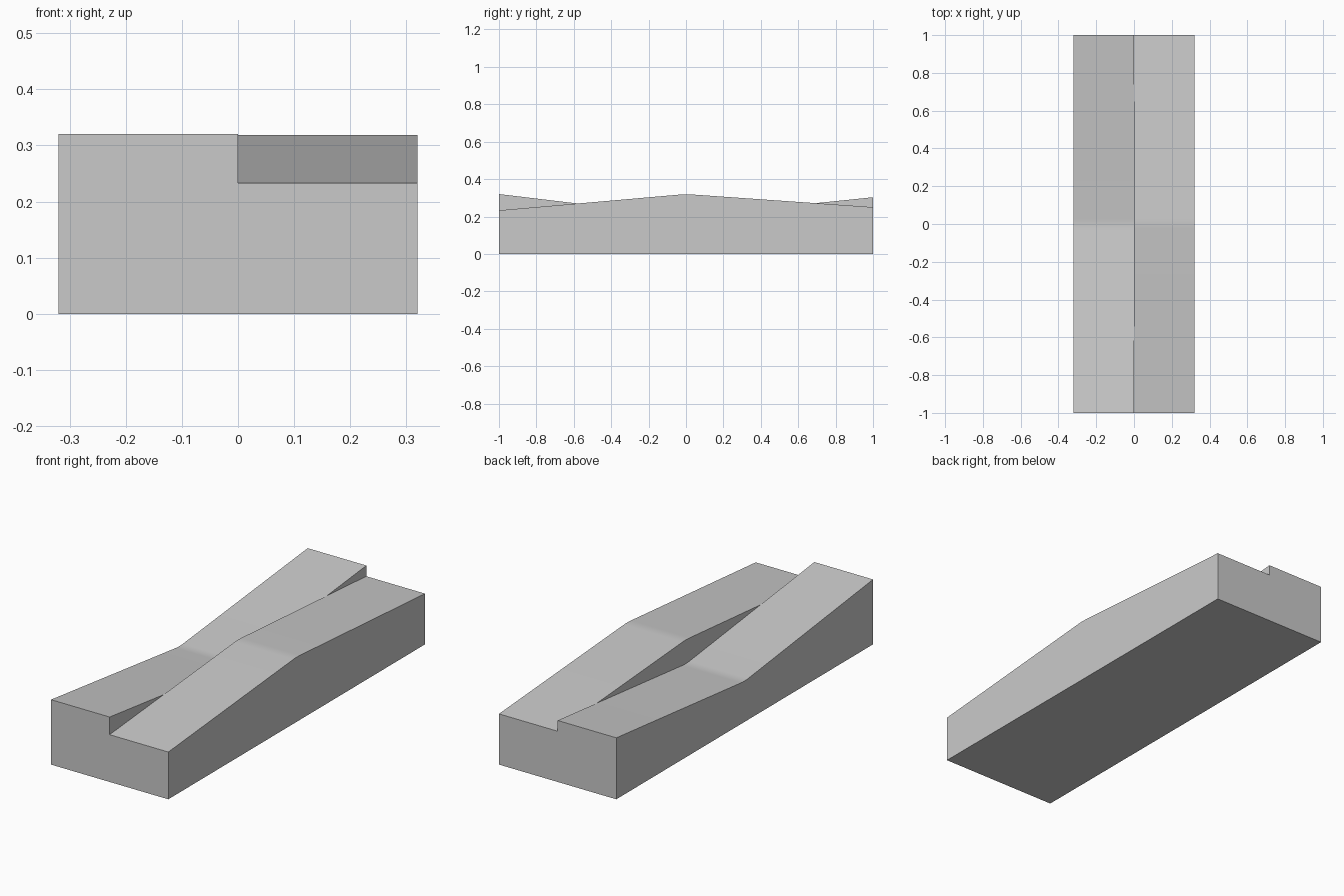
import bpy
import bmesh
from math import radians

cube = bpy.data.objects.get("Cube")
if cube:
    bpy.data.objects.remove(cube, do_unlink=True)

grey = bpy.data.materials.new("light grey")
grey.use_nodes = True
colour = (0.59, 0.59, 0.59, 1)
grey.diffuse_color = colour
grey.node_tree.nodes["Principled BSDF"].inputs["Base Color"].default_value = colour

LENGTH, WIDTH, BLEND = 1.0, 0.32, 0.03


def ramp(name, x0, x1, front, middle, back):
    """Solid strip whose top bends at mid length, with a softened crease."""
    # Quadratic blend between the two slopes around the bend
    a = middle + (front - middle) * BLEND
    b = middle + (back - middle) * BLEND
    profile = [(-LENGTH, 0), (LENGTH, 0), (LENGTH, back)]
    steps = 6
    for i in range(steps, -1, -1):
        t = i / steps
        z = a * (1 - t) ** 2 + 2 * middle * t * (1 - t) + b * t ** 2
        profile.append((BLEND * (2 * t - 1), z))
    profile.append((-LENGTH, front))

    bm = bmesh.new()
    side = bm.faces.new([bm.verts.new((x0, y, z)) for y, z in profile])
    wall = bmesh.ops.extrude_face_region(bm, geom=[side])
    moved = [v for v in wall["geom"] if isinstance(v, bmesh.types.BMVert)]
    bmesh.ops.translate(bm, verts=moved, vec=(x1 - x0, 0, 0))
    bmesh.ops.recalc_face_normals(bm, faces=bm.faces)
    mesh = bpy.data.meshes.new(name)
    bm.to_mesh(mesh)
    bm.free()
    mesh.materials.append(grey)
    obj = bpy.data.objects.new(name, mesh)
    bpy.context.collection.objects.link(obj)

    bpy.ops.object.select_all(action='DESELECT')
    obj.select_set(True)
    bpy.context.view_layer.objects.active = obj
    bpy.ops.object.shade_smooth_by_angle(angle=radians(30))


# Valley strip on the right, ridge strip on the left
ramp("valley_half", -WIDTH, 0, 0.32, 0.2, 0.303)
ramp("ridge_half", 0, WIDTH, 0.233, 0.32, 0.25)
